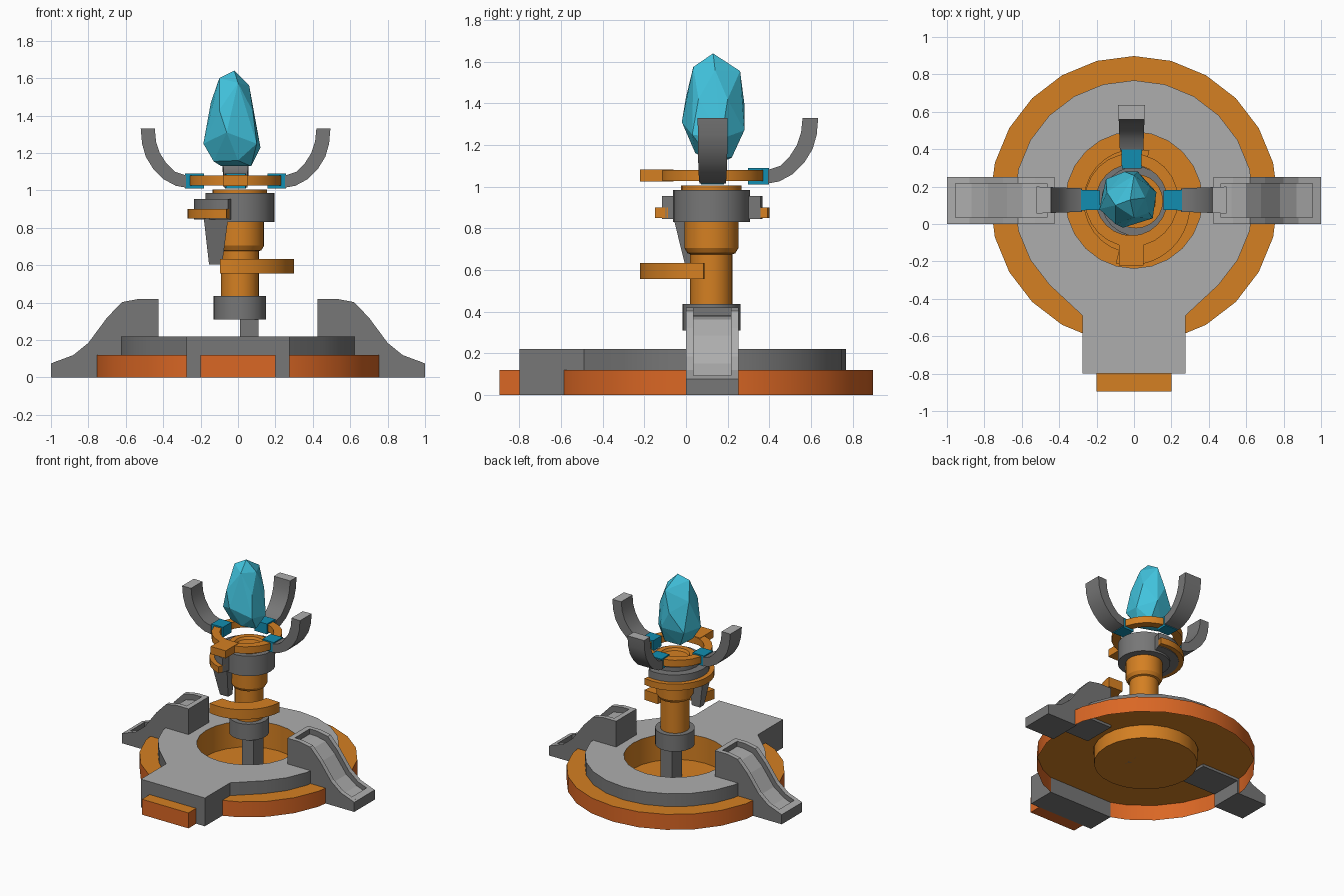
import bpy, bmesh, math
from mathutils import Vector

if "Cube" in bpy.data.objects:
    bpy.data.objects.remove(bpy.data.objects["Cube"])

def material(name, rgb):
    m = bpy.data.materials.new(name)
    m.diffuse_color = (*rgb, 1)
    m.use_nodes = True
    m.node_tree.nodes["Principled BSDF"].inputs["Base Color"].default_value = m.diffuse_color
    return m

ORANGE = material("orange", (0.66, 0.215, 0.016))
RED_ORANGE = material("red orange", (0.70, 0.135, 0.018))
DARK = material("dark grey", (0.185, 0.185, 0.185))
LIGHT = material("light grey", (0.42, 0.42, 0.42))
CYAN = material("crystal cyan", (0.053, 0.54, 0.72))
BLUE = material("clamp blue", (0.006, 0.27, 0.44))
CY = 0.128                                   # depth of the central axis


def finish(name, bm, mats, rule=None, smooth=False):
    """Turn a bmesh into an object; rule(face) gives the material index."""
    bm.normal_update()
    if rule:
        for f in bm.faces:
            f.material_index = rule(f)
    me = bpy.data.meshes.new(name)
    bm.to_mesh(me)
    bm.free()
    for m in mats:
        me.materials.append(m)
    ob = bpy.data.objects.new(name, me)
    bpy.context.collection.objects.link(ob)
    if smooth:
        bpy.ops.object.select_all(action='DESELECT')
        ob.select_set(True)
        bpy.context.view_layer.objects.active = ob
        bpy.ops.object.shade_smooth_by_angle(angle=math.radians(30))
    return ob


def lathe(name, profile, mats, cx=0, cy=CY, n=24, rule=None, closed=False):
    """Spin (radius, z) points, listed from the outer bottom upwards."""
    bm = bmesh.new()
    rings = []
    for r, z in profile:
        if r == 0:
            rings.append([bm.verts.new((cx, cy, z))] * n)
        else:
            rings.append([bm.verts.new((cx + r * math.sin(2 * math.pi * i / n),
                                        cy - r * math.cos(2 * math.pi * i / n), z)) for i in range(n)])
    pairs = list(zip(rings, rings[1:])) + ([(rings[-1], rings[0])] if closed else [])
    for a, b in pairs:
        for i in range(n):
            j = (i + 1) % n
            bm.faces.new(list(dict.fromkeys((a[i], a[j], b[j], b[i]))))
    return finish(name, bm, mats, rule, True)


def add_prism(bm, pts, w0, w1, place):
    """Extrude a 2D outline from w0 to w1; place maps (u, v, w) to space."""
    a = [bm.verts.new(place(u, v, w0)) for u, v in pts]
    b = [bm.verts.new(place(u, v, w1)) for u, v in pts]
    faces = [bm.faces.new(a), bm.faces.new(b)]
    for i in range(len(pts)):
        j = (i + 1) % len(pts)
        faces.append(bm.faces.new((a[i], a[j], b[j], b[i])))
    bmesh.ops.recalc_face_normals(bm, faces=faces)


def prism(name, pts, w0, w1, mats, place=lambda u, v, w: (u, v, w), rule=None, smooth=False):
    bm = bmesh.new()
    add_prism(bm, pts, w0, w1, place)
    return finish(name, bm, mats, rule, smooth)


def box(name, x0, x1, y0, y1, z0, z1, mats, rule=None):
    return prism(name, [(x0, y0), (x1, y0), (x1, y1), (x0, y1)], z0, z1, mats, rule=rule)


def arc_band(name, cx, cy, r0, r1, a0, a1, z0, z1, mats, n=14):
    angs = [math.radians(a0 + (a1 - a0) * i / n) for i in range(n + 1)]
    pts = [(cx + r1 * math.cos(a), cy + r1 * math.sin(a)) for a in angs]
    pts += [(cx + r0 * math.cos(a), cy + r0 * math.sin(a)) for a in reversed(angs)]
    return prism(name, pts, z0, z1, mats, smooth=True)


def hull(name, pts, mats):
    bm = bmesh.new()
    for p in pts:
        bm.verts.new(p)
    bmesh.ops.convex_hull(bm, input=bm.verts[:])
    bmesh.ops.delete(bm, geom=[v for v in bm.verts if not v.link_faces], context='VERTS')
    bmesh.ops.recalc_face_normals(bm, faces=bm.faces[:])
    return finish(name, bm, mats)


def light_top(f):
    return 1 if f.normal.z > 0.25 else 0


# Base: hollow drum with a sunken pit, reddish outer wall
lathe("base_drum", [(0.77, 0), (0.77, 0.12), (0.37, 0.12), (0.365, 0.22), (0.365, 0.02), (0, 0.02)],
      [ORANGE, RED_ORANGE],
      rule=lambda f: 1 if abs(f.normal.z) < 0.1 and (f.calc_center_median().xy - Vector((0, CY))).length > 0.7 else 0)

# Deck: grey ring that runs out into the front step
def circle(r, k):
    return (r * math.sin(math.radians(15 * k)), CY - r * math.cos(math.radians(15 * k)))

outer = [circle(0.64, k) for k in range(3, 22)]
outer += [(-0.275, -0.49), (-0.275, -0.8), (0.275, -0.8), (0.275, -0.49)]
inner = [circle(0.365, k) for k in range(24)]
bm = bmesh.new()
rims = []
for loop in (outer, inner):
    vs = [bm.verts.new((x, y, 0.22)) for x, y in loop]
    rims.append([bm.edges.new((vs[i], vs[(i + 1) % len(vs)])) for i in range(len(vs))])
bmesh.ops.triangle_fill(bm, edges=bm.edges[:], use_beauty=True, normal=(0, 0, 1))
bm.normal_update()
for f in bm.faces:
    if f.normal.z < 0:
        f.normal_flip()
ext = bmesh.ops.extrude_edge_only(bm, edges=rims[0])
bmesh.ops.translate(bm, verts=[g for g in ext["geom"] if isinstance(g, bmesh.types.BMVert)], vec=(0, 0, -0.1))
bm.normal_update()
for f in bm.faces:
    c = f.calc_center_median()
    if abs(f.normal.z) < 0.1 and f.normal.dot(c - Vector((0, 0, c.z))) < 0:
        f.normal_flip()
finish("deck", bm, [DARK, LIGHT], light_top, True)
box("front_step", -0.275, 0.275, -0.8, -0.585, 0, 0.12, [DARK])
box("front_plate", -0.2, 0.2, -0.895, -0.8, 0, 0.12, [RED_ORANGE, ORANGE], light_top)

# Side ramps: raised rims with a sunken channel between them
under = [(1, 0), (0.74, 0), (0.74, 0.1), (0.425, 0.1)]
rim = under + [(0.425, 0.42), (0.53, 0.42), (0.62, 0.403), (0.70, 0.32), (0.80, 0.185), (0.88, 0.12), (1, 0.075)]
channel = under + [(0.425, 0.42), (0.465, 0.42), (0.465, 0.38), (0.52, 0.378), (0.60, 0.362), (0.68, 0.285),
                   (0.78, 0.15), (0.87, 0.085), (0.955, 0.055), (0.955, 0.092), (1, 0.075)]
for side, s in (("left", -1), ("right", 1)):
    bm = bmesh.new()
    for pts, y0, y1 in ((rim, 0, 0.035), (channel, 0.035, 0.217), (rim, 0.217, 0.252)):
        add_prism(bm, pts, y0, y1, lambda u, v, w: (s * u, w, v))
    finish(side + "_ramp", bm, [DARK, LIGHT], light_top)

# Column, from the pit floor upwards
box("foot_post", 0.01, 0.11, 0.035, 0.155, 0.02, 0.32, [DARK])
PX, PY = 0.01, 0.122
lathe("lower_collar", [(0, 0.31), (0.14, 0.31), (0.14, 0.435), (0, 0.435)], [DARK], PX, PY)
lathe("shaft", [(0.102, 0.43), (0.102, 0.675), (0.115, 0.68), (0.13, 0.705), (0.13, 0.835)], [ORANGE], PX, PY)
lathe("upper_collar", [(0, 0.83), (0.185, 0.83), (0.185, 0.985), (0, 0.985)], [DARK], PX, PY)
lathe("socket_rim", [(0.145, 0.98), (0.145, 1.005), (0.105, 1.005), (0.095, 0.987), (0, 0.987)], [ORANGE], PX, PY)

# Partial bands round the column and the hanging fin
arc_band("lower_band", -0.02, 0.1, 0.2, 0.32, -104, -3, 0.557, 0.633, [ORANGE])
arc_band("grey_side_band", PX, PY, 0.18, 0.245, 75, 255, 0.845, 0.955, [DARK])
arc_band("orange_side_band", PX, PY, 0.215, 0.28, 75, 255, 0.85, 0.9, [ORANGE])
hull("fin", [(x, y, 0.87) for x in (-0.185, -0.05) for y in (-0.065, 0.05)] +
     [(x, y, 0.605) for x in (-0.155, -0.085) for y in (0.0, 0.05)], [DARK])

# Floating ring with a front tab
UX = -0.013
lathe("floating_ring", [(0.19, 1.027), (0.25, 1.027), (0.25, 1.08), (0.19, 1.08)], [ORANGE], UX, CY, closed=True)
box("ring_tab", -0.08, 0.05, -0.222, -0.06, 1.024, 1.083, [ORANGE])

# Clamps and curved arms at left, right and back
arm = [(0.265, 1.015), (0.32, 1.025), (0.385, 1.06), (0.44, 1.115), (0.48, 1.18), (0.50, 1.25), (0.507, 1.33),
       (0.432, 1.33), (0.425, 1.26), (0.405, 1.2), (0.37, 1.145), (0.325, 1.1), (0.265, 1.08)]
clamp = [(0.17, 1.01), (0.27, 1.01), (0.27, 1.09), (0.17, 1.09)]
for side, deg in (("right", 0), ("back", 90), ("left", 180)):
    c, s = round(math.cos(math.radians(deg))), round(math.sin(math.radians(deg)))

    def place(u, v, w):
        w *= 0.8 + 0.5 * (u - 0.17)          # widens outwards
        return (UX + c * u - s * w, CY + s * u + c * w, v)

    prism(side + "_clamp", clamp, -0.065, 0.065, [BLUE], place)
    prism(side + "_arm", arm, -0.074, 0.074, [DARK, LIGHT], place,
          lambda f: 1 if f.normal.z > 0.95 else 0, True)

# Crystal
hull("crystal", [(-0.02, 0.13, 1.64), (-0.1, 0.1, 1.6), (0.06, 0.14, 1.56), (0.0, 0.035, 1.575), (0.0, 0.26, 1.555),
                 (-0.145, 0.17, 1.47), (-0.1, 0.0, 1.43), (0.08, 0.06, 1.42), (0.085, 0.2, 1.42), (-0.05, 0.28, 1.4),
                 (-0.185, 0.08, 1.25), (-0.06, -0.02, 1.31), (0.1, 0.03, 1.25), (0.12, 0.17, 1.23),
                 (0.02, 0.28, 1.27), (-0.15, 0.24, 1.25), (-0.13, 0.1, 1.155), (0.0, 0.045, 1.16),
                 (0.07, 0.12, 1.13), (0.03, 0.22, 1.14), (-0.09, 0.2, 1.13)], [CYAN])
